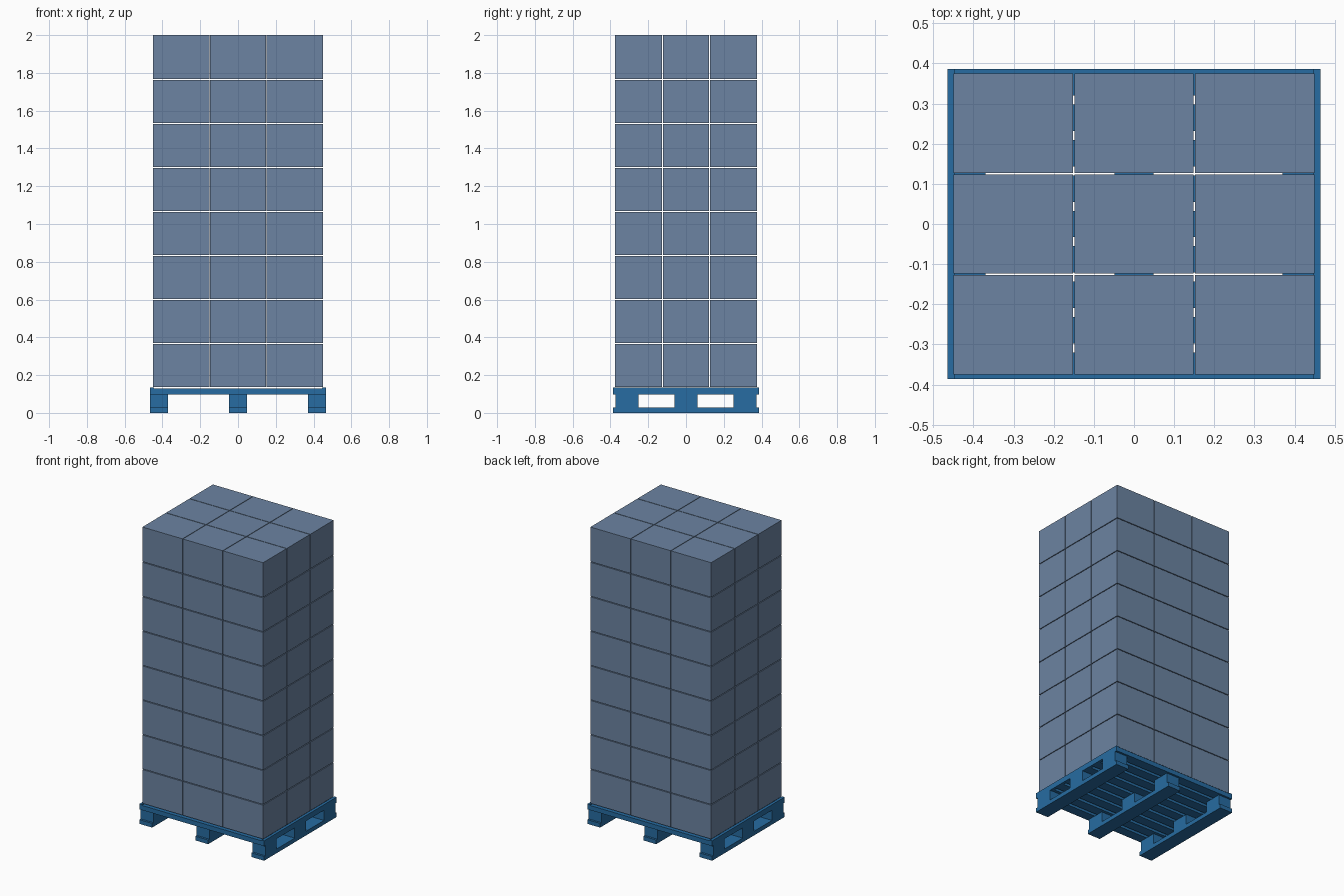
import bpy
import bmesh
from mathutils import Matrix, Vector

if "Cube" in bpy.data.objects:
    bpy.data.objects.remove(bpy.data.objects["Cube"])


def material(name, color):
    m = bpy.data.materials.new(name)
    m.diffuse_color = color
    m.use_nodes = True
    m.node_tree.nodes["Principled BSDF"].inputs["Base Color"].default_value = m.diffuse_color
    return m


BLUE = material("pallet_blue", (0.02, 0.15, 0.36, 1))
CARTON = material("carton_grey_blue", (0.15, 0.23, 0.36, 0.9))


def boxes(name, spans, mat):
    """One object from boxes given as (x0, x1, y0, y1, z0, z1)."""
    bm = bmesh.new()
    for x0, x1, y0, y1, z0, z1 in spans:
        centre = Vector((x0 + x1, y0 + y1, z0 + z1)) / 2
        size = Matrix.Diagonal((x1 - x0, y1 - y0, z1 - z0, 1))
        bmesh.ops.create_cube(bm, size=1, matrix=Matrix.Translation(centre) @ size)
    mesh = bpy.data.meshes.new(name)
    bm.to_mesh(mesh)
    bm.free()
    mesh.materials.append(mat)
    obj = bpy.data.objects.new(name, mesh)
    bpy.context.collection.objects.link(obj)
    return obj


HX, HY = 0.465, 0.386          # pallet half sizes
BASE, TOP = 0.138, 2.0         # stack of cartons
columns = [(-HX, -0.37), (-0.048, 0.048), (0.37, HX)]
rows = [(-0.372, -0.252), (-0.06, 0.06), (0.252, 0.372)]

# Bottom skids run front to back
boxes("bottom_skids", [(a, b, -HY, HY, 0, 0.028) for a, b in columns], BLUE)

# Nine spacer blocks
boxes("spacer_blocks", [(a, b, c, d, 0.028, 0.098)
                        for a, b in columns for c, d in rows], BLUE)

# Side rails close the ends of the deck
boxes("deck_side_rails", [(-HX, -0.446, -HY, HY, 0.097, 0.134),
                          (0.446, HX, -HY, HY, 0.097, 0.134)], BLUE)

# Deck slats run left to right
count, width = 9, 0.066
pitch = (2 * HY - width) / (count - 1)
boxes("deck_slats", [(-0.446, 0.446, -HY + i * pitch, -HY + i * pitch + width,
                      0.098, 0.129) for i in range(count)], BLUE)

# Cartons, three by three, in eight layers with narrow gaps
px, py, pz = 0.3, 0.25, (TOP - BASE) / 8
g = 0.002
for layer in range(8):
    z0 = BASE + layer * pz
    z1 = z0 + pz - (0.005 if layer < 7 else 0)
    spans = [(-0.45 + i * px + g * (i > 0), -0.45 + (i + 1) * px - g * (i < 2),
              -0.375 + j * py + g * (j > 0), -0.375 + (j + 1) * py - g * (j < 2),
              z0, z1) for i in range(3) for j in range(3)]
    boxes(f"carton_layer_{layer + 1}", spans, CARTON)
